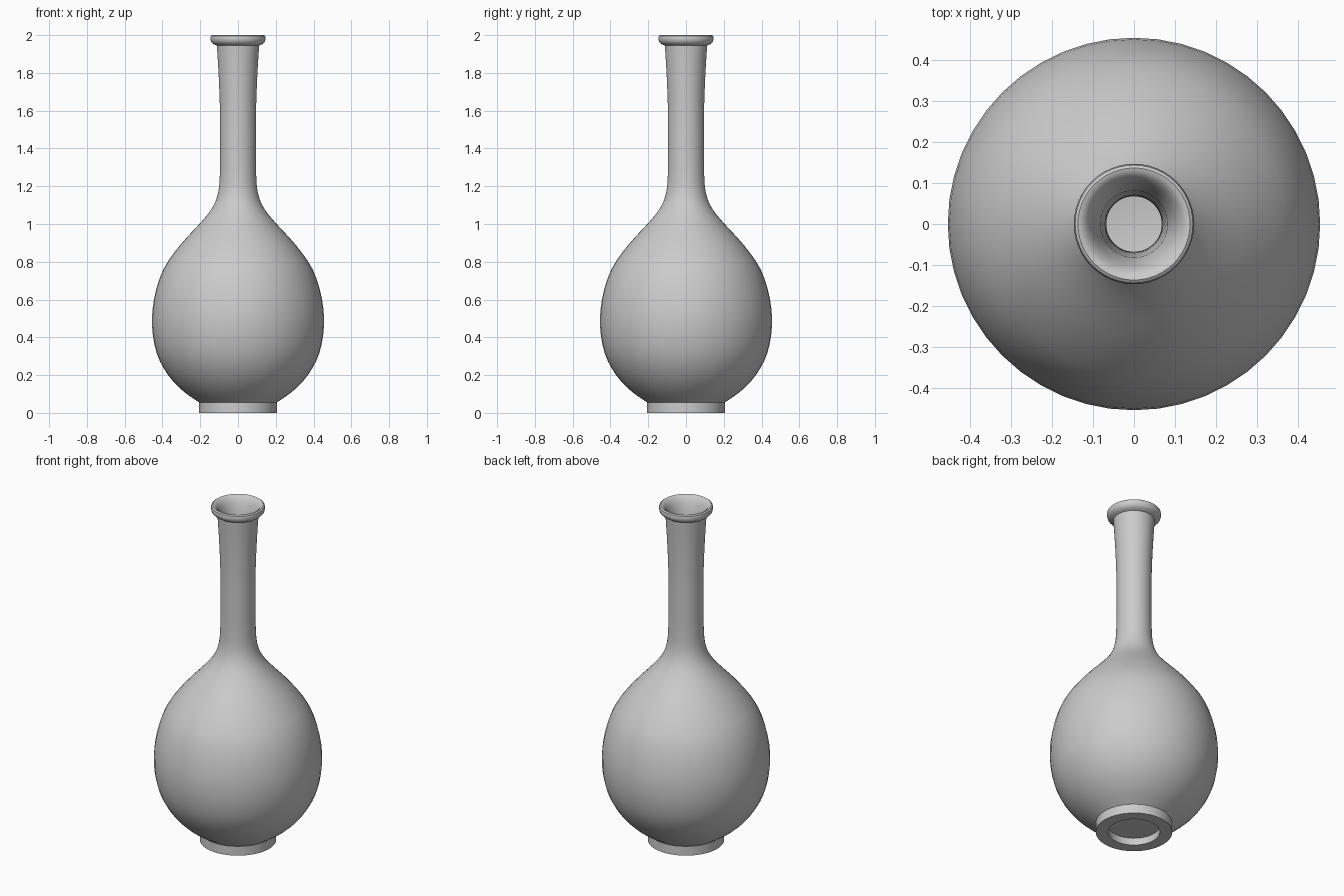
import bpy, bmesh, math
from mathutils import Vector

if "Cube" in bpy.data.objects:
    bpy.data.objects.remove(bpy.data.objects["Cube"])

SIDES = 48
WALL = 0.027


def smooth_curve(pts, steps=3):
    """Catmull-Rom interpolation through (radius, z) points."""
    p = [Vector(q) for q in pts]
    p = [2 * p[0] - p[1]] + p + [2 * p[-1] - p[-2]]
    out = []
    for a, b, c, d in zip(p, p[1:], p[2:], p[3:]):
        for i in range(steps):
            t = i / steps
            out.append(0.5 * (2 * b + (c - a) * t + (2 * a - 5 * b + 4 * c - d) * t * t
                              + (3 * b - a - 3 * c + d) * t ** 3))
    return out + [p[-2]]


def inset(curve, dist):
    """Offset a rising outline toward the axis."""
    out = []
    for i, p in enumerate(curve):
        t = (curve[min(i + 1, len(curve) - 1)] - curve[max(i - 1, 0)]).normalized()
        out.append(p + Vector((-t.y, t.x)) * dist)
    return out


def lathe(name, profile):
    bm = bmesh.new()
    vs = [bm.verts.new((r, 0, z)) for r, z in profile]
    edges = [bm.edges.new(e) for e in zip(vs, vs[1:])]
    bmesh.ops.spin(bm, geom=vs + edges, cent=(0, 0, 0), axis=(0, 0, 1),
                   angle=math.tau, steps=SIDES, use_merge=False)
    bmesh.ops.remove_doubles(bm, verts=bm.verts, dist=1e-4)
    bmesh.ops.recalc_face_normals(bm, faces=bm.faces)
    me = bpy.data.meshes.new(name)
    bm.to_mesh(me)
    bm.free()
    ob = bpy.data.objects.new(name, me)
    bpy.context.collection.objects.link(ob)
    bpy.ops.object.select_all(action='DESELECT')
    ob.select_set(True)
    bpy.context.view_layer.objects.active = ob
    bpy.ops.object.shade_smooth_by_angle(angle=math.radians(40))
    return ob


# Bulb and neck outline
outer = smooth_curve([(0.205, 0.055), (0.29, 0.115), (0.37, 0.2), (0.43, 0.315),
                      (0.455, 0.46), (0.443, 0.61), (0.395, 0.76), (0.305, 0.89),
                      (0.2, 1.005), (0.14, 1.08), (0.109, 1.15), (0.097, 1.24),
                      (0.095, 1.42), (0.096, 1.62), (0.103, 1.8), (0.112, 1.945)])

# Rounded, flared lip
lip = [(0.132, 1.953), (0.143, 1.965), (0.147, 1.982), (0.144, 1.995),
       (0.137, 2.0), (0.128, 1.998), (0.117, 1.988), (0.107, 1.972), (0.1, 1.955)]

# Recessed foot ring, and hollow interior with a flat floor
foot = [(0, 0.042), (0.14, 0.042), (0.14, 0), (0.207, 0), (0.207, 0.055)]
inner = inset(outer, WALL)[::-1][1:] + [Vector((0, 0.075))]

lathe("vase", foot + [tuple(p) for p in outer] + lip + [tuple(p) for p in inner])
